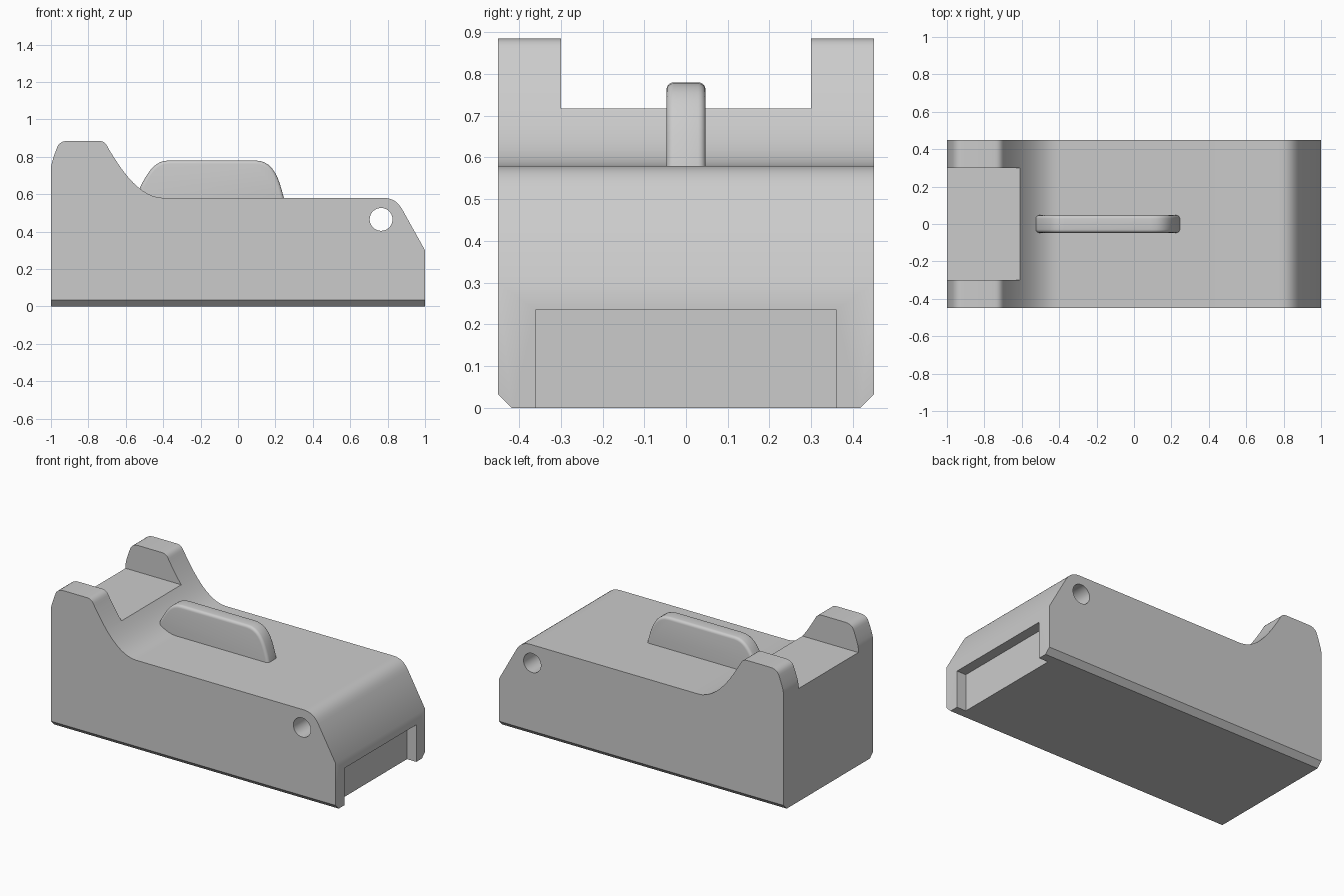
import bpy, bmesh, math
from mathutils import Vector
from mathutils.geometry import interpolate_bezier

if "Cube" in bpy.data.objects:
    bpy.data.objects.remove(bpy.data.objects["Cube"], do_unlink=True)

grey = bpy.data.materials.new("light grey")
grey.use_nodes = True
grey.diffuse_color = (0.6, 0.6, 0.6, 1)
grey.node_tree.nodes["Principled BSDF"].inputs["Base Color"].default_value = grey.diffuse_color


def curve(a, b, c, d, n=8):
    """Points on a curve in the side profile, ends included."""
    pts = interpolate_bezier(*[Vector((x, 0, z)) for x, z in (a, b, c, d)], n)
    return [(p.x, p.z) for p in pts]


def extrude(name, profile, half_width):
    """Solid made from a side profile (x, z), extruded across y."""
    bm = bmesh.new()
    face = bm.faces.new([bm.verts.new((x, -half_width, z)) for x, z in profile])
    moved = bmesh.ops.extrude_face_region(bm, geom=[face])["geom"]
    verts = [v for v in moved if isinstance(v, bmesh.types.BMVert)]
    bmesh.ops.translate(bm, vec=(0, 2 * half_width, 0), verts=verts)
    bmesh.ops.recalc_face_normals(bm, faces=bm.faces)
    mesh = bpy.data.meshes.new(name)
    bm.to_mesh(mesh)
    bm.free()
    obj = bpy.data.objects.new(name, mesh)
    bpy.context.collection.objects.link(obj)
    obj.data.materials.append(grey)
    return obj


def box(name, x0, x1, half_width, z0, z1):
    return extrude(name, [(x0, z0), (x1, z0), (x1, z1), (x0, z1)], half_width)


def rim_bevel(obj, width, segments, chosen):
    """Bevel the edges picked by a rule on their two end points."""
    bm = bmesh.new()
    bm.from_mesh(obj.data)
    edges = [e for e in bm.edges if chosen(*[v.co for v in e.verts])]
    bmesh.ops.bevel(bm, geom=edges, offset=width, segments=segments,
                    profile=0.5, affect="EDGES", clamp_overlap=True)
    bm.to_mesh(obj.data)
    bm.free()


def cut(obj, cutter):
    mod = obj.modifiers.new("cut", "BOOLEAN")
    mod.operation, mod.solver, mod.object = "DIFFERENCE", "EXACT", cutter
    bpy.context.view_layer.objects.active = obj
    bpy.ops.object.modifier_apply(modifier=mod.name)
    bpy.data.objects.remove(cutter, do_unlink=True)


# Body: side profile with a sloped nose, a concave ramp and a raised end
profile = [(-1, 0), (1, 0), (1, 0.3)]
profile += curve((0.88, 0.515), (0.855, 0.56), (0.825, 0.58), (0.775, 0.58))
profile += curve((-0.4, 0.58), (-0.53, 0.58), (-0.63, 0.74), (-0.693, 0.845), 14)
profile += curve((-0.7, 0.858), (-0.71, 0.877), (-0.725, 0.885), (-0.745, 0.885), 6)
profile += curve((-0.91, 0.885), (-0.94, 0.885), (-0.96, 0.872), (-0.967, 0.85), 6)
profile += curve((-0.975, 0.83), (-0.985, 0.8), (-0.997, 0.77), (-1, 0.745), 4)
body = extrude("body", profile, 0.45)

# Chamfer along the two long bottom edges
rim_bevel(body, 0.033, 1,
          lambda a, b: a.z < 0.001 and b.z < 0.001 and abs(a.y - b.y) < 0.001)

# Saddle slot in the raised end, and recess in the low end
cut(body, box("slot_cutter", -1.1, -0.6, 0.3, 0.717, 1.1))
cut(body, box("recess_cutter", 0.935, 1.1, 0.36, -0.1, 0.235))

# Cross hole near the nose
steps = 40
hole = [(0.765 + 0.061 * math.cos(math.tau * i / steps),
         0.465 + 0.061 * math.sin(math.tau * i / steps)) for i in range(steps)]
cut(body, extrude("hole_cutter", hole, 0.6))

# Fin on the deck, with rounded rim
outline = [(-0.525, 0.56), (0.247, 0.56)]
outline += curve((0.245, 0.58), (0.215, 0.7), (0.185, 0.78), (0.09, 0.78), 10)
outline += curve((-0.37, 0.78), (-0.45, 0.78), (-0.485, 0.71), (-0.525, 0.635), 10)
fin = extrude("fin", outline, 0.047)
rim_bevel(fin, 0.018, 4,
          lambda a, b: abs(a.y - b.y) < 0.001 and max(a.z, b.z) > 0.57)

# Smooth curved surfaces, keep edges sharp
for obj in (body, fin):
    bpy.ops.object.select_all(action="DESELECT")
    obj.select_set(True)
    bpy.context.view_layer.objects.active = obj
    bpy.ops.object.shade_smooth_by_angle(angle=math.radians(30))
